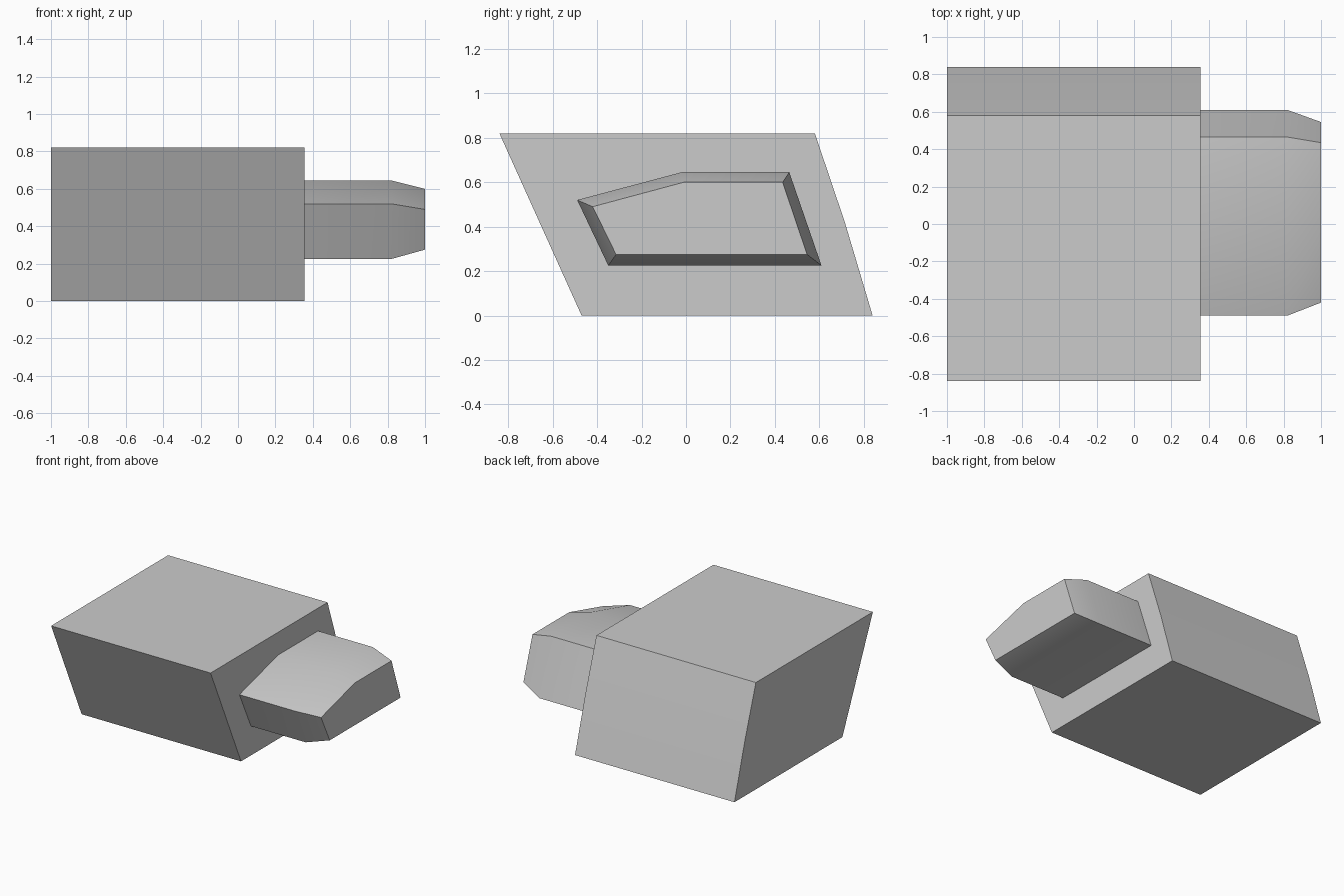
import bpy
import bmesh

default = bpy.data.objects.get("Cube")
if default:
    bpy.data.objects.remove(default, do_unlink=True)

# Single plain grey finish
grey = bpy.data.materials.new("plain_grey")
grey.use_nodes = True
colour = (0.6, 0.6, 0.6, 1)
grey.diffuse_color = colour
grey.node_tree.nodes["Principled BSDF"].inputs["Base Color"].default_value = colour


def loft(name, sections):
    """Skin matching (y, z) profiles placed along x and cap both ends."""
    bm = bmesh.new()
    rings = [[bm.verts.new((x, y, z)) for y, z in profile] for x, profile in sections]
    for a, b in zip(rings, rings[1:]):
        for i in range(len(a)):
            j = (i + 1) % len(a)
            bm.faces.new((a[i], a[j], b[j], b[i]))
    bm.faces.new(rings[0])
    bm.faces.new(rings[-1])
    bmesh.ops.recalc_face_normals(bm, faces=bm.faces)
    mesh = bpy.data.meshes.new(name)
    bm.to_mesh(mesh)
    bm.free()
    mesh.materials.append(grey)
    obj = bpy.data.objects.new(name, mesh)
    bpy.context.collection.objects.link(obj)
    bpy.ops.object.select_all(action="DESELECT")
    obj.select_set(True)
    bpy.context.view_layer.objects.active = obj
    bpy.ops.object.shade_smooth_by_angle()
    return obj


# Slanted main block
block = [(-0.84, 0.82), (0.58, 0.82), (0.715, 0.42), (0.84, 0), (-0.47, 0)]
loft("main_block", [(-1, block), (0.355, block)])

# Side plug with a tapered outer end
plug = [(-0.49, 0.52), (-0.02, 0.645), (0.465, 0.645), (0.61, 0.225), (-0.35, 0.225)]
tip = [(-0.42, 0.49), (-0.01, 0.6), (0.435, 0.6), (0.545, 0.275), (-0.315, 0.275)]
loft("side_plug", [(0.355, plug), (0.82, plug), (1, tip)])
